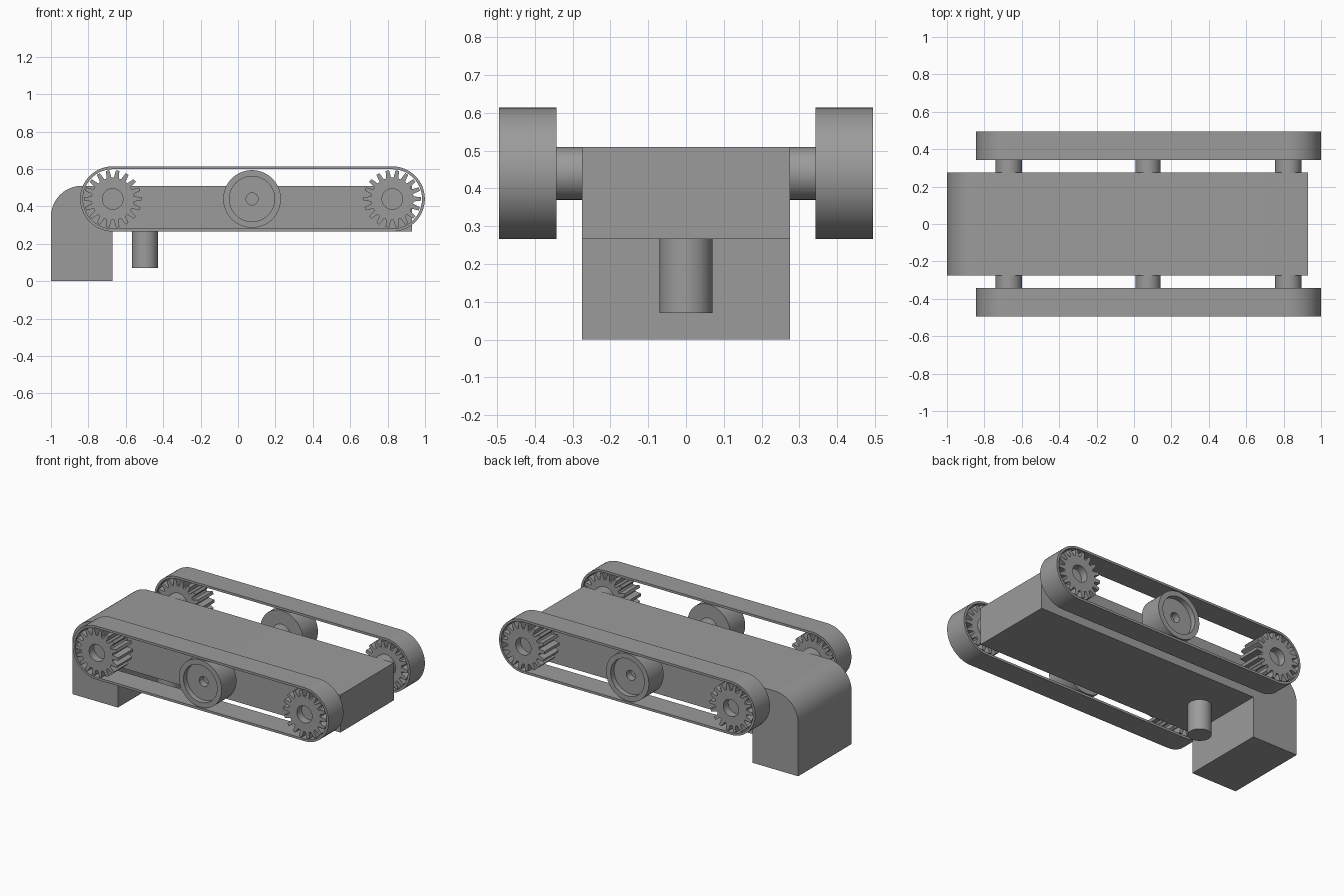
import bpy, bmesh
from math import cos, sin, pi, radians

cube = bpy.data.objects.get("Cube")
if cube:
    bpy.data.objects.remove(cube, do_unlink=True)

grey = bpy.data.materials.new("plain grey")
grey.use_nodes = True
colour = (0.33, 0.33, 0.33, 1)
grey.diffuse_color = colour
grey.node_tree.nodes["Principled BSDF"].inputs["Base Color"].default_value = colour

AXLE_Z = 0.44
REAR_X, MID_X, FRONT_X = -0.67, 0.075, 0.825
INNER_Y, OUTER_Y = 0.343, 0.495


def loft(name, rings, closed=False, mirror=False):
    """Skin equal-length rings of points; cap the ends or close the loop."""
    bm = bmesh.new()
    loops = [[bm.verts.new(p) for p in ring] for ring in rings]
    pairs = list(zip(loops, loops[1:]))
    if closed:
        pairs.append((loops[-1], loops[0]))
    else:
        bm.faces.new(loops[0])
        bm.faces.new(loops[-1])
    n = len(loops[0])
    for a, b in pairs:
        for i in range(n):
            j = (i + 1) % n
            bm.faces.new((a[i], a[j], b[j], b[i]))
    bmesh.ops.recalc_face_normals(bm, faces=bm.faces)
    mesh = bpy.data.meshes.new(name)
    bm.to_mesh(mesh)
    bm.free()
    mesh.materials.append(grey)
    obj = bpy.data.objects.new(name, mesh)
    bpy.context.collection.objects.link(obj)
    bpy.ops.object.select_all(action="DESELECT")
    obj.select_set(True)
    bpy.context.view_layer.objects.active = obj
    bpy.ops.object.shade_smooth_by_angle(angle=radians(30))
    if mirror:
        mod = obj.modifiers.new("both sides", "MIRROR")
        mod.use_axis = (False, True, False)
    return obj


def polar(x, y, radii, angles):
    return [(x + r * cos(a), y, AXLE_Z + r * sin(a)) for r, a in zip(radii, angles)]


def turned(name, x, profile, count=64):
    """Round part about a y axle, from (radius, y) pairs."""
    angles = [2 * pi * i / count for i in range(count)]
    return loft(name, [polar(x, y, [r] * count, angles) for r, y in profile], mirror=True)


# Body with rounded shoulder and a downward leg
body = [(-1, 0), (-0.672, 0), (-0.672, 0.266), (0.93, 0.266), (0.93, 0.51)]
for i in range(17):
    a = pi / 2 + pi / 2 * i / 16
    body.append((-0.835 + 0.165 * cos(a), 0.345 + 0.165 * sin(a)))
loft("body", [[(x, y, z) for x, z in body] for y in (-0.275, 0.275)])

# Round post under the body
post = [(-0.497 + 0.07 * cos(pi * i / 24), 0.07 * sin(pi * i / 24)) for i in range(48)]
loft("post", [[(x, y, z) for x, y in post] for z in (0.07, 0.27)])


# Belts
def belt_ring(radius, y):
    half = [pi * i / 32 for i in range(33)]
    front = polar(FRONT_X, y, [radius] * 33, [a - pi / 2 for a in half])
    return front + polar(REAR_X, y, [radius] * 33, [a + pi / 2 for a in half])


loft("belt", [belt_ring(0.174, INNER_Y), belt_ring(0.174, OUTER_Y),
              belt_ring(0.159, OUTER_Y), belt_ring(0.159, INNER_Y)],
     closed=True, mirror=True)

# Toothed wheels with a blind bore
TEETH = 18
tooth = [(0.114, -0.34), (0.154, -0.17), (0.154, 0.17), (0.114, 0.34)]
radii = [r for _ in range(TEETH) for r, _ in tooth]
angles = [2 * pi * (i + f) / TEETH for i in range(TEETH) for _, f in tooth]
bore = [0.055] * len(radii)
for name, x in (("rear_gear", REAR_X), ("front_gear", FRONT_X)):
    loft(name, [polar(x, INNER_Y, radii, angles), polar(x, OUTER_Y, radii, angles),
                polar(x, OUTER_Y, bore, angles), polar(x, OUTER_Y - 0.05, bore, angles)],
         mirror=True)

# Middle roller with dished face and small bore
turned("roller", MID_X, [(0.154, INNER_Y), (0.154, OUTER_Y), (0.121, OUTER_Y),
                         (0.121, OUTER_Y - 0.035), (0.032, OUTER_Y - 0.035),
                         (0.032, OUTER_Y - 0.08)])

# Axles from body to wheels
for name, x, r in (("rear_axle", REAR_X, 0.07), ("middle_axle", MID_X, 0.066),
                   ("front_axle", FRONT_X, 0.07)):
    turned(name, x, [(r, 0.26), (r, INNER_Y + 0.01)])
